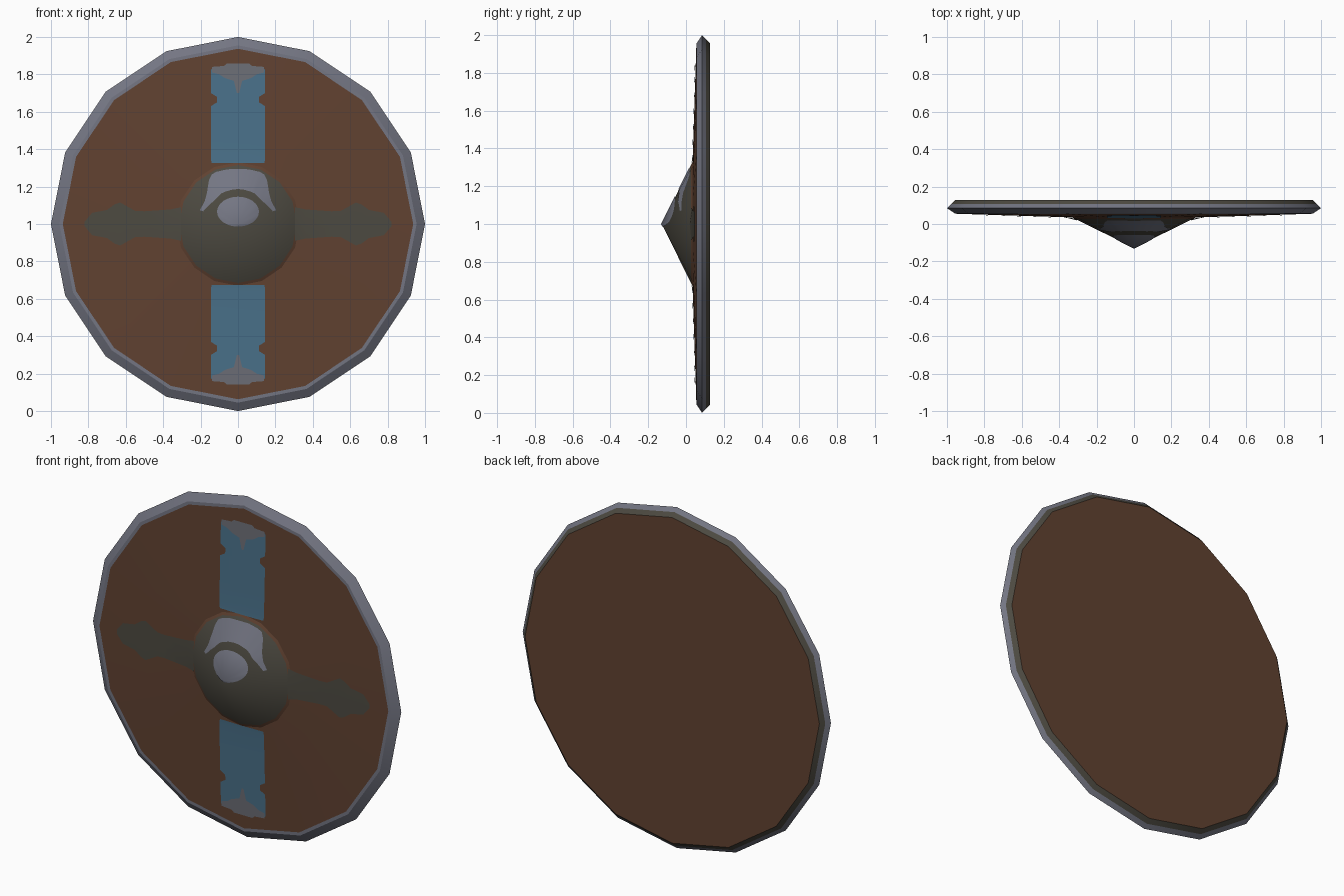
import bpy, bmesh, math

if "Cube" in bpy.data.objects:
    bpy.data.objects.remove(bpy.data.objects["Cube"])

SIDES = 16
CZ = 1.0  # height of the shield centre
# front surface as (radius, y): boss cone, then shallow board
FRONT = [(0.0, -0.128), (0.33, 0.035), (0.955, 0.055)]


def material(name, r, g, b):
    lin = lambda c: ((c / 255 + 0.055) / 1.055) ** 2.4
    m = bpy.data.materials.new(name)
    m.diffuse_color = (lin(r), lin(g), lin(b), 1)
    m.use_nodes = True
    m.node_tree.nodes["Principled BSDF"].inputs["Base Color"].default_value = m.diffuse_color
    return m


BROWN = material("brown wood", 97, 66, 49)
BLUE = material("blue paint", 74, 113, 138)
SLATE = material("light slate metal", 116, 118, 131)
OLIVE = material("dark olive metal", 77, 74, 65)
GREY = material("worn grey metal", 108, 110, 118)


def front_y(r):
    for (r0, y0), (r1, y1) in zip(FRONT, FRONT[1:]):
        if r <= r1:
            return y0 + (y1 - y0) * (r - r0) / (r1 - r0)
    return FRONT[-1][1]


def on_front(x, z, lift):
    """Point on the faceted front surface, lifted slightly forward."""
    step = 2 * math.pi / SIDES
    delta = math.atan2(z, x) % step - step / 2
    r = math.hypot(x, z) * math.cos(delta) / math.cos(step / 2)
    return (x, front_y(r) - lift, CZ + z)


def finish(name, bm, mats):
    me = bpy.data.meshes.new(name)
    bm.to_mesh(me)
    bm.free()
    for m in mats:
        me.materials.append(m)
    ob = bpy.data.objects.new(name, me)
    bpy.context.collection.objects.link(ob)
    bpy.ops.object.select_all(action='DESELECT')
    ob.select_set(True)
    bpy.context.view_layer.objects.active = ob
    bpy.ops.object.shade_smooth_by_angle(angle=math.radians(25))
    return ob


def lathe(name, profile, mats, bands):
    """Spin (radius, y) points round the y axis; bands gives a material per step."""
    bm = bmesh.new()
    rings = []
    for r, y in profile:
        if r == 0:
            rings.append([bm.verts.new((0, y, CZ))] * SIDES)
            continue
        angles = [2 * math.pi * i / SIDES for i in range(SIDES)]
        rings.append([bm.verts.new((r * math.cos(a), y, CZ + r * math.sin(a)))
                      for a in angles])
    for a, b, mat in zip(rings, rings[1:], bands):
        for i in range(SIDES):
            j = (i + 1) % SIDES
            quad = list(dict.fromkeys((a[i], a[j], b[j], b[i])))
            bm.faces.new(quad).material_index = mat
    return finish(name, bm, mats)


def plate(name, rows, mat, lift=0.003):
    """Thin painted plate from rows of (x, z) points laid on the front."""
    bm = bmesh.new()
    grid = [[bm.verts.new(on_front(x, z, lift)) for x, z in row] for row in rows]
    for a, b in zip(grid, grid[1:]):
        for i in range(len(a) - 1):
            f = bm.faces.new((a[i], a[i + 1], b[i + 1], b[i]))
            f.normal_update()
            if f.normal.y > 0:
                f.normal_flip()
    return finish(name, bm, [mat])


# Boss, board and rim
lathe("boss", [(0, -0.128), (0.315, front_y(0.315)), (0.33, 0.035)],
      [OLIVE, BROWN], [0, 1])
lathe("board_front", [(0.33, 0.035), (0.937, front_y(0.937))], [BROWN], [0])
lathe("rim", [(0.937, front_y(0.937)), (0.955, 0.055), (1.0, 0.085),
              (0.978, 0.106), (0.955, 0.128)],
      [SLATE, OLIVE], [0, 0, 0, 1])
lathe("board_back", [(0.955, 0.128), (0, 0.128)], [BROWN], [0])

# Half widths along each arm, measured outward from the centre
STRIPE = [(0.325, 0.14), (0.345, 0.145), (0.48, 0.145), (0.63, 0.145),
          (0.65, 0.113), (0.68, 0.113), (0.70, 0.145), (0.825, 0.145), (0.84, 0.13)]
TIP = [(0.70, 0.006), (0.765, 0.022), (0.78, 0.07), (0.80, 0.10), (0.81, 0.138),
       (0.84, 0.14), (0.845, 0.075), (0.858, 0.06)]
SIDE_ARM = [(0.305, 0.09), (0.36, 0.078), (0.50, 0.068), (0.55, 0.07), (0.63, 0.115),
            (0.66, 0.105), (0.70, 0.075), (0.78, 0.06), (0.82, 0.012)]

# Painted cross: blue above and below, dark metal to each side
for s, up, side in ((1, "upper", "right"), (-1, "lower", "left")):
    plate(up + "_stripe", [[(-w, s * d), (0, s * d), (w, s * d)] for d, w in STRIPE], BLUE)
    plate(up + "_stripe_tip", [[(-w, s * d), (0, s * d), (w, s * d)] for d, w in TIP],
          GREY, 0.005)
    plate(side + "_arm", [[(s * d, -w), (s * d, 0), (s * d, w)] for d, w in SIDE_ARM], OLIVE)

# Light band across the top of the boss: (angle, inner radius, outer radius)
half = [(20, 0.198, 0.217), (33.75, 0.185, 0.215), (45, 0.178, 0.235),
        (56.25, 0.183, 0.28), (62, 0.186, 0.30), (67.5, 0.186, 0.302),
        (78.75, 0.186, 0.298), (90, 0.187, 0.295)]
band = half + [(180 - a, i, o) for a, i, o in reversed(half[:-1])]
plate("boss_band", [[(r * math.cos(math.radians(a)), r * math.sin(math.radians(a)))
                     for r in (i, o)] for a, i, o in band], SLATE)

# Light cap over the boss point
bm = bmesh.new()
tip = bm.verts.new(on_front(0, 0, 0.004))
ring = []
for k in range(32):
    t = 2 * math.pi * k / 32
    ring.append(bm.verts.new(on_front(0.112 * math.cos(t), 0.066 + 0.08 * math.sin(t), 0.004)))
for k in range(32):
    bm.faces.new((tip, ring[k], ring[(k + 1) % 32]))
finish("boss_cap", bm, [SLATE])

# Make closed-looking parts face outward
for name in ("boss", "board_front", "rim", "board_back"):
    me = bpy.data.objects[name].data
    bm = bmesh.new()
    bm.from_mesh(me)
    for f in bm.faces:
        f.normal_update()
        c = f.calc_center_median()
        c.z -= CZ
        c.y = c.y * 10 - 0.85
        if f.normal.dot(c) < 0:
            f.normal_flip()
    bm.to_mesh(me)
    bm.free()
